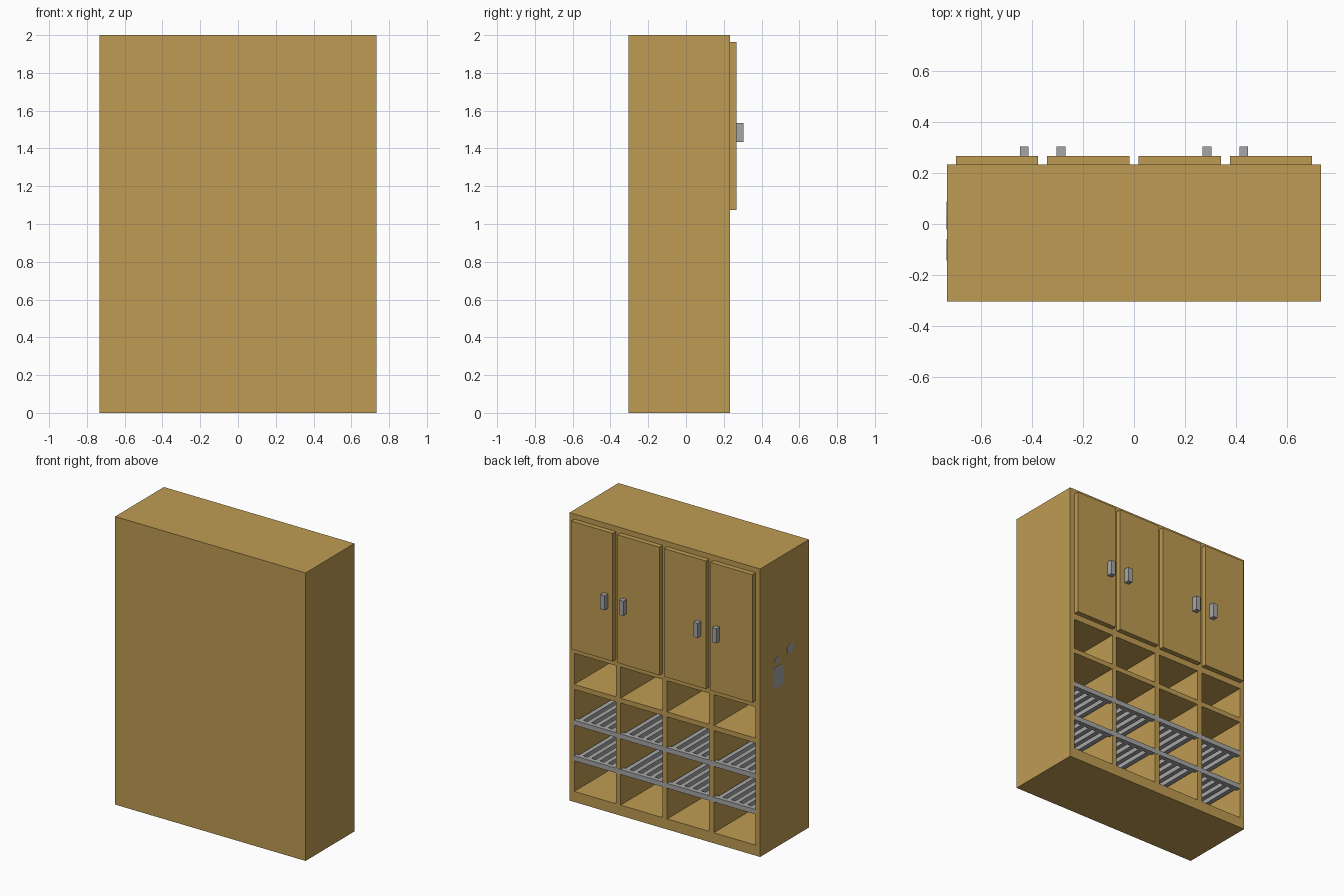
import bpy, bmesh, math

if "Cube" in bpy.data.objects:
    bpy.data.objects.remove(bpy.data.objects["Cube"], do_unlink=True)


def material(name, rgb):
    m = bpy.data.materials.new(name)
    m.use_nodes = True
    m.diffuse_color = (*rgb, 1)
    m.node_tree.nodes["Principled BSDF"].inputs["Base Color"].default_value = (*rgb, 1)
    return m


WOOD = material("warm wood", (0.52, 0.33, 0.085))
STEEL = material("grey steel", (0.38, 0.38, 0.38))


def finish(name, bm, mat):
    bmesh.ops.recalc_face_normals(bm, faces=bm.faces)
    me = bpy.data.meshes.new(name)
    bm.to_mesh(me)
    bm.free()
    me.materials.append(mat)
    ob = bpy.data.objects.new(name, me)
    bpy.context.collection.objects.link(ob)
    return ob


def boxes(name, mat, *spans):
    """One object made of boxes, each given as (x0, x1, y0, y1, z0, z1)."""
    bm = bmesh.new()
    for x0, x1, y0, y1, z0, z1 in spans:
        verts = bmesh.ops.create_cube(bm, size=1)["verts"]
        bmesh.ops.scale(bm, vec=(x1 - x0, y1 - y0, z1 - z0), verts=verts)
        bmesh.ops.translate(bm, vec=((x0 + x1) / 2, (y0 + y1) / 2, (z0 + z1) / 2), verts=verts)
    return finish(name, bm, mat)


HALF, FRONT, BACK = 0.732, 0.232, -0.304     # carcass width, open side, closed side
IN = 0.696                                   # inner face of the side panels
TOP_BLOCK = 1.032                            # underside of the closed upper cabinet
BAYS = [(-0.696, -0.376), (-0.340, -0.018), (0.018, 0.340), (0.376, 0.696)]

# Carcass
boxes("upper_cabinet", WOOD, (-HALF, HALF, BACK, FRONT, TOP_BLOCK, 2.0))
boxes("base", WOOD, (-HALF, HALF, BACK, FRONT, 0, 0.073))
boxes("closed_panel", WOOD, (-IN, IN, BACK, BACK + 0.036, 0.073, TOP_BLOCK))
for side, x0, x1 in (("right", -HALF, -IN), ("left", IN, HALF)):
    boxes(side + "_side_panel", WOOD, (x0, x1, BACK, FRONT, 0.073, TOP_BLOCK))

# Upright dividers between the bays, and the solid shelf
for i in range(3):
    boxes(f"divider_{i + 1}", WOOD,
          (BAYS[i][1], BAYS[i + 1][0], BACK + 0.036, FRONT, 0.073, TOP_BLOCK))
boxes("shelf", WOOD, *[(a, b, BACK + 0.036, FRONT, 0.782, 0.816) for a, b in BAYS])

# Slatted steel racks with a continuous edge rail
for n, z in enumerate((0.287, 0.534)):
    spans = [(-IN, IN, FRONT - 0.03, FRONT + 0.001, z, z + 0.034)]
    for a, b in BAYS:
        pitch = (b - a) / 5
        for k in range(5):
            x = a + (k + 0.5) * pitch
            spans.append((x - 0.016, x + 0.016, BACK + 0.036, FRONT - 0.03, z, z + 0.034))
    boxes(f"slatted_rack_{n + 1}", STEEL, *spans)

# Doors and their pull handles, in facing pairs
HANDLES = [-0.429, -0.286, 0.286, 0.429]
for i, ((a, b), hx) in enumerate(zip(BAYS, HANDLES)):
    boxes(f"door_{i + 1}", WOOD, (a, b, FRONT, 0.267, 1.075, 1.964))
    boxes(f"handle_{i + 1}", STEEL, (hx - 0.017, hx + 0.017, 0.267, 0.304, 1.434, 1.535))


# Thin steel patches on the right side panel
def patch(name, outline):
    bm = bmesh.new()
    face = bm.faces.new([bm.verts.new((-HALF, y, z)) for y, z in outline])
    ext = bmesh.ops.extrude_face_region(bm, geom=[face])["geom"]
    bmesh.ops.translate(bm, vec=(-0.002, 0, 0),
                        verts=[g for g in ext if isinstance(g, bmesh.types.BMVert)])
    finish(name, bm, STEEL)


def oval(y, z, ry, rz, n=8):
    return [(y + ry * math.cos(math.tau * i / n), z + rz * math.sin(math.tau * i / n))
            for i in range(n)]


patch("side_patch_large", [(0.088, 1.245), (0.05, 1.255), (0.01, 1.254), (-0.022, 1.225),
                           (-0.022, 1.11), (0.022, 1.098), (0.088, 1.112)])
patch("side_patch_small", oval(0.045, 1.295, 0.034, 0.02))
patch("side_patch_round", oval(-0.1, 1.324, 0.042, 0.036))
